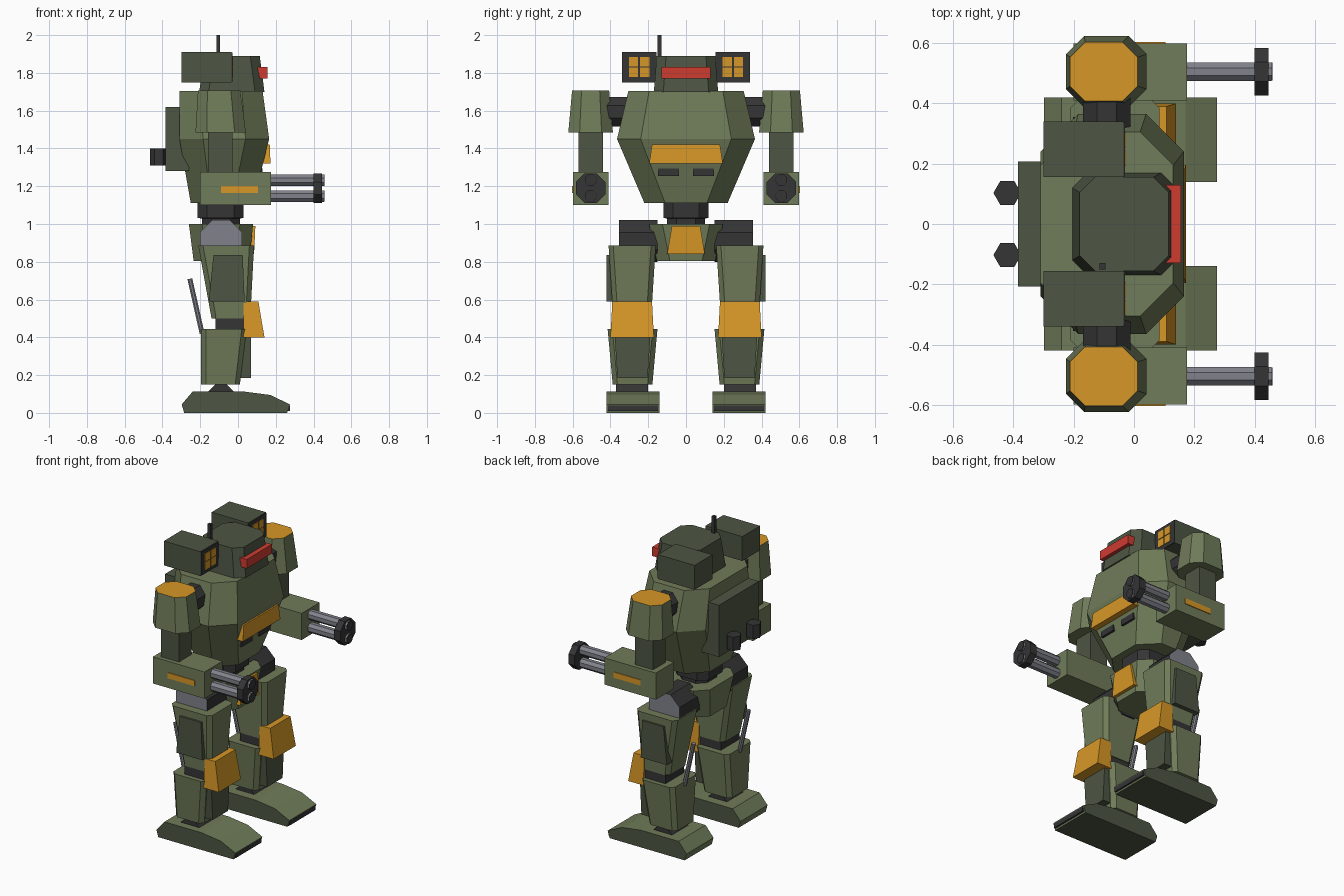
import bpy, bmesh, math
from mathutils import Vector, Matrix

cube = bpy.data.objects.get("Cube")
if cube:
    bpy.data.objects.remove(cube, do_unlink=True)


def material(name, rgb):
    m = bpy.data.materials.new(name)
    m.use_nodes = True
    m.diffuse_color = (*rgb, 1)
    m.node_tree.nodes["Principled BSDF"].inputs["Base Color"].default_value = (*rgb, 1)
    return m


OLIVE = material("olive green", (0.16, 0.2, 0.1))
DARK = material("dark olive", (0.075, 0.092, 0.057))
AMBER = material("amber", (0.68, 0.31, 0.02))
RED = material("red", (0.62, 0.045, 0.03))
BLACK = material("charcoal", (0.035, 0.035, 0.037))
STEEL = material("steel grey", (0.22, 0.225, 0.26))


def finish(name, bm, mat, accent=None, rule=None):
    """Turn a bmesh into an object; faces whose normal meets the rule get the accent."""
    bmesh.ops.recalc_face_normals(bm, faces=bm.faces)
    me = bpy.data.meshes.new(name)
    me.materials.append(mat)
    if accent:
        me.materials.append(accent)
        bm.normal_update()
        for f in bm.faces:
            f.material_index = int(rule(f.normal))
    bm.to_mesh(me)
    bm.free()
    ob = bpy.data.objects.new(name, me)
    bpy.context.collection.objects.link(ob)
    return ob


def loft(name, rings, mat, y=0, chamfer=0, accent=None, rule=None):
    """Stack of chamfered rectangles, each (z, x_min, x_max, half_width[, chamfer])."""
    bm = bmesh.new()
    loops = []
    for z, x0, x1, h, *c in rings:
        c = c[0] if c else chamfer
        if c:
            pts = [(x0 + c, -h), (x1 - c, -h), (x1, c - h), (x1, h - c),
                   (x1 - c, h), (x0 + c, h), (x0, h - c), (x0, c - h)]
        else:
            pts = [(x0, -h), (x1, -h), (x1, h), (x0, h)]
        loops.append([bm.verts.new((px, y + py, z)) for px, py in pts])
    n = len(loops[0])
    for a, b in zip(loops, loops[1:]):
        for i in range(n):
            j = (i + 1) % n
            bm.faces.new((a[i], a[j], b[j], b[i]))
    bm.faces.new(loops[0])
    bm.faces.new(loops[-1])
    return finish(name, bm, mat, accent, rule)


def box(name, x, y, z, mat):
    return loft(name, [(z[0], *x, (y[1] - y[0]) / 2), (z[1], *x, (y[1] - y[0]) / 2)],
                mat, (y[0] + y[1]) / 2)


def rod(name, a, b, r, mat, sides=8, accent=None, rule=None):
    """Faceted cylinder from a to b with a flat side facing the axes; r is the corner radius."""
    a, b = Vector(a), Vector(b)
    d = b - a
    bm = bmesh.new()
    mtx = (Matrix.Translation((a + b) / 2) @ d.to_track_quat("Z", "Y").to_matrix().to_4x4()
           @ Matrix.Rotation(math.pi / sides if sides == 8 else math.pi / 2, 4, "Z"))
    bmesh.ops.create_cone(bm, cap_ends=True, segments=sides, radius1=r, radius2=r,
                          depth=d.length, matrix=mtx)
    return finish(name, bm, mat, accent, rule)


def is_top(n):
    return n.z > 0.9


def is_side(n):
    return abs(n.y) > 0.9


# Torso, waist and pelvis
loft("torso", [(1.11, -0.25, 0.08, 0.22, 0.11), (1.45, -0.31, 0.165, 0.365, 0.125),
               (1.705, -0.31, 0.13, 0.305, 0.11)], OLIVE)
loft("waist", [(0.97, -0.19, 0.01, 0.1), (1.03, -0.19, 0.01, 0.1),
               (1.031, -0.215, 0.03, 0.12), (1.12, -0.215, 0.03, 0.12)], BLACK, 0, 0.05)
loft("pelvis", [(0.805, -0.235, 0.06, 0.155), (1.0, -0.26, 0.08, 0.195)], OLIVE, 0, 0.07)
loft("pelvis_plate", [(0.84, 0.03, 0.085, 0.1), (0.99, 0.03, 0.092, 0.075)], AMBER)
loft("chest_plate", [(1.32, 0.08, 0.172, 0.195), (1.42, 0.08, 0.168, 0.18)], AMBER)

# Head, visor and antenna
loft("head", [(1.7, -0.205, 0.14, 0.17), (1.89, -0.18, 0.115, 0.155)], DARK, 0, 0.05)
box("visor", (0.09, 0.155), (-0.13, 0.13), (1.77, 1.83), RED)
box("antenna", (-0.115, -0.095), (-0.15, -0.13), (1.86, 2.0), BLACK)

# Backpack
box("backpack", (-0.385, -0.26), (-0.207, 0.207), (1.28, 1.62), DARK)

for side, s in (("left", 1), ("right", -1)):

    def pair(a, b):
        return sorted((s * a, s * b))

    # Chest vent and exhaust
    box(side + "_vent", (0.06, 0.131), pair(0.038, 0.148), (1.255, 1.295), BLACK)
    rod(side + "_exhaust", (-0.42, s * 0.103, 1.31), (-0.42, s * 0.103, 1.4), 0.046, BLACK, 6)

    # Rocket pod with four tubes
    box(side + "_pod", (-0.3, -0.035), pair(0.155, 0.34), (1.75, 1.91), DARK)
    box(side + "_pod_face", (-0.036, -0.03), pair(0.158, 0.337), (1.753, 1.907), BLACK)
    for i, y in enumerate((0.218, 0.278)):
        for j, z in enumerate((1.803, 1.859)):
            box(f"{side}_pod_tube_{i}{j}", (-0.031, -0.026), pair(y - 0.025, y + 0.025),
                (z - 0.025, z + 0.025), AMBER)

    # Arm
    rod(side + "_shoulder_joint", (-0.09, s * 0.3, 1.595), (-0.09, s * 0.45, 1.595), 0.085, BLACK)
    loft(side + "_shoulder", [(1.485, -0.225, 0.042, 0.118, 0.06), (1.708, -0.212, 0.012, 0.098, 0.05)],
         OLIVE, s * 0.505, 0, AMBER, is_top)
    box(side + "_upper_arm", (-0.16, -0.03), pair(0.44, 0.57), (1.25, 1.5), DARK)
    box(side + "_forearm", (-0.2, 0.175), pair(0.41, 0.598), (1.1, 1.275), OLIVE)
    box(side + "_forearm_stripe", (-0.09, 0.105), pair(0.595, 0.603), (1.165, 1.202), AMBER)

    # Twin barrel gun
    for label, z in (("upper", 1.232), ("lower", 1.148)):
        rod(f"{side}_{label}_barrel", (0.15, s * 0.505, z), (0.455, s * 0.505, z), 0.033, STEEL)
        rod(f"{side}_{label}_bore", (0.45, s * 0.505, z), (0.459, s * 0.505, z), 0.032, BLACK)
    rod(side + "_muzzle", (0.4, s * 0.505, 1.19), (0.445, s * 0.505, 1.19), 0.085, BLACK)

    # Hip and thigh
    rod(side + "_hip", (-0.09, s * 0.15, 0.91), (-0.09, s * 0.355, 0.91), 0.121, BLACK,
        8, STEEL, is_side)
    loft(side + "_thigh", [(0.5, -0.14, 0.065, 0.1), (0.885, -0.21, 0.085, 0.125)],
         OLIVE, s * 0.285, 0.025)
    loft(side + "_thigh_plate", [(0.59, -0.155, 0.035, 0.025), (0.835, -0.13, 0.025, 0.025)],
         DARK, s * 0.395)

    # Knee and shin
    rod(side + "_knee", (-0.035, s * 0.19, 0.475), (-0.035, s * 0.385, 0.475), 0.092, BLACK)
    loft(side + "_knee_pad", [(0.4, 0.03, 0.14, 0.115), (0.59, 0.03, 0.108, 0.105)],
         AMBER, s * 0.285)
    loft(side + "_shin", [(0.15, -0.195, 0.01, 0.105), (0.445, -0.195, 0.045, 0.132)],
         OLIVE, s * 0.283, 0.025)
    loft(side + "_shin_plate", [(0.185, -0.02, 0.07, 0.08), (0.42, 0, 0.07, 0.095)],
         DARK, s * 0.283)
    rod(side + "_piston", (-0.19, s * 0.285, 0.42), (-0.255, s * 0.285, 0.71), 0.014, STEEL)

    # Ankle and foot
    rod(side + "_ankle", (-0.09, s * 0.2, 0.08), (-0.09, s * 0.37, 0.08), 0.077, BLACK)
    profile = [(-0.285, 0), (0.26, 0), (0.275, 0.045), (0.17, 0.095),
               (0.03, 0.113), (-0.24, 0.113), (-0.298, 0.045)]
    bm = bmesh.new()
    face = bm.faces.new([bm.verts.new((x, s * 0.28 - 0.14, z)) for x, z in profile])
    ext = bmesh.ops.extrude_face_region(bm, geom=[face])
    bmesh.ops.translate(bm, vec=(0, 0.28, 0),
                        verts=[v for v in ext["geom"] if isinstance(v, bmesh.types.BMVert)])
    finish(side + "_foot", bm, OLIVE, DARK, lambda n: is_side(n) or n.z < -0.9)
    box(side + "_toe_plate", (0.24, 0.274), pair(0.148, 0.412), (0.01, 0.04), BLACK)
